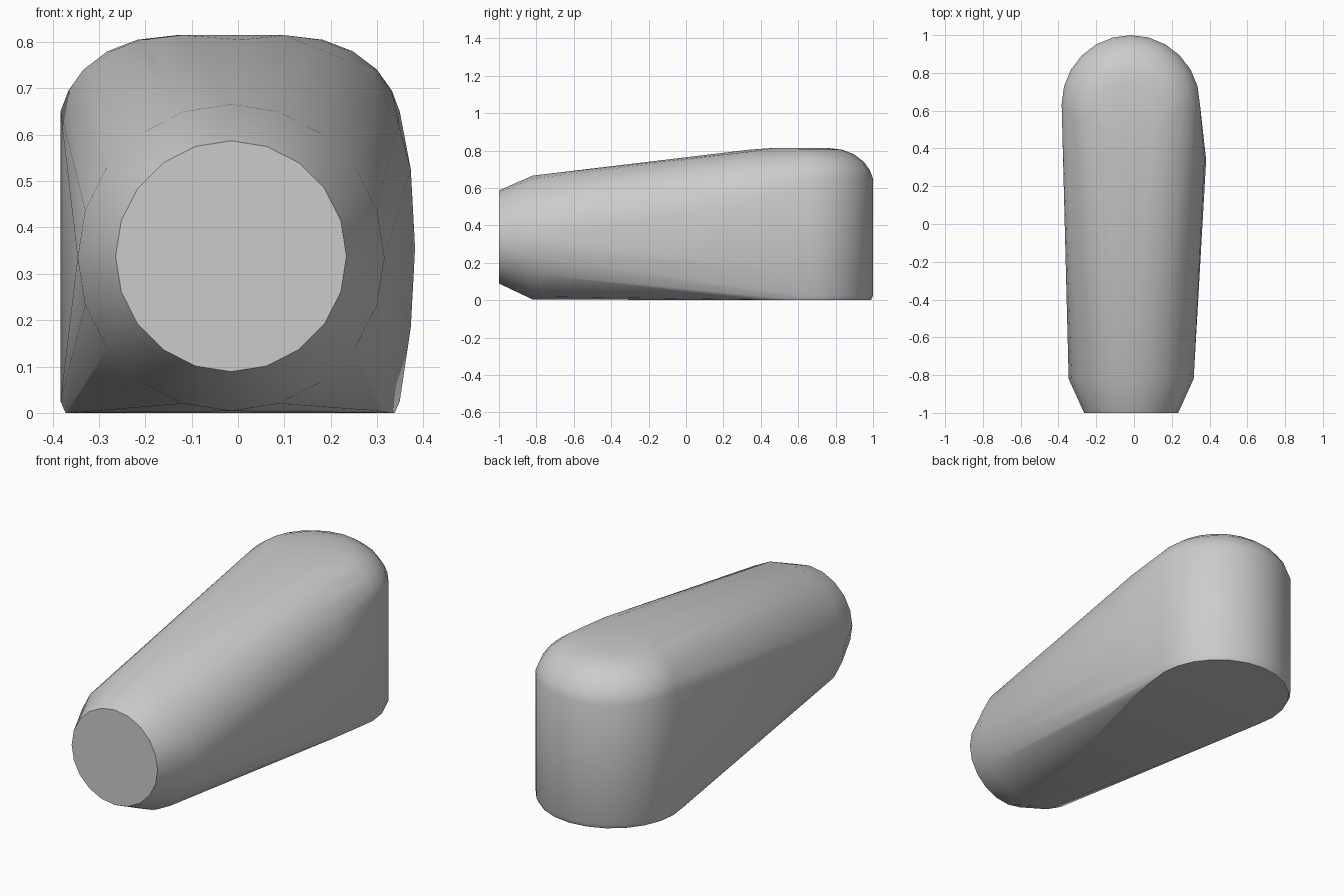
import bpy, bmesh
from math import sin, cos, pi, copysign

if "Cube" in bpy.data.objects:
    bpy.data.objects.remove(bpy.data.objects["Cube"], do_unlink=True)

CX = -0.015  # centre line of the shell
bm = bmesh.new()


def angles(count):
    return [2 * pi * i / count for i in range(count)]


def upright_ring(y, z, rx, rz, cx=CX, power=1.0, count=20):
    """Ring facing front; power below 1 makes it squarer."""
    def sq(v):
        return copysign(abs(v) ** power, v)
    for a in angles(count):
        bm.verts.new((cx + rx * sq(cos(a)), y, max(0, z + rz * sq(sin(a)))))


def level_ring(z, r, y=0.634, count=24):
    for a in angles(count):
        bm.verts.new((CX - 0.002 + r * cos(a), y + r * sin(a), z))


# Blunt nose: flat front disc and the wider ring behind it
upright_ring(-1.0, 0.338, 0.249, 0.249)
upright_ring(-0.82, 0.335, 0.331, 0.331)

# Swollen middle, slightly fuller on the left side
upright_ring(0.34, 0.355, 0.372, 0.45, cx=0.01, power=0.72, count=24)

# Upright rounded tail with a small lower bevel and a domed top
for z, r in ((0, 0.355), (0.025, 0.366), (0.65, 0.366), (0.695, 0.349), (0.74, 0.317),
             (0.78, 0.265), (0.805, 0.2), (0.815, 0.115)):
    level_ring(z, r)
# Ridge of the crown
for x in (-0.12, 0.1):
    bm.verts.new((x, 0.48, 0.815))

# Wrap everything in one tight skin
hull = bmesh.ops.convex_hull(bm, input=bm.verts[:])
inside = {g for g in hull["geom_interior"] + hull["geom_unused"]
          if isinstance(g, bmesh.types.BMVert)}
bmesh.ops.delete(bm, geom=list(inside), context="VERTS")
bmesh.ops.dissolve_limit(bm, angle_limit=0.01, verts=bm.verts[:], edges=bm.edges[:])
bmesh.ops.recalc_face_normals(bm, faces=bm.faces[:])

mesh = bpy.data.meshes.new("shell")
bm.to_mesh(mesh)
bm.free()
shell = bpy.data.objects.new("shell", mesh)
bpy.context.collection.objects.link(shell)

# Plain grey finish
grey = bpy.data.materials.new("light_grey")
grey.use_nodes = True
colour = (0.6, 0.6, 0.6, 1)
grey.diffuse_color = colour
grey.node_tree.nodes["Principled BSDF"].inputs["Base Color"].default_value = colour
mesh.materials.append(grey)

bpy.context.view_layer.objects.active = shell
shell.select_set(True)
bpy.ops.object.shade_smooth_by_angle(angle=pi / 6)
